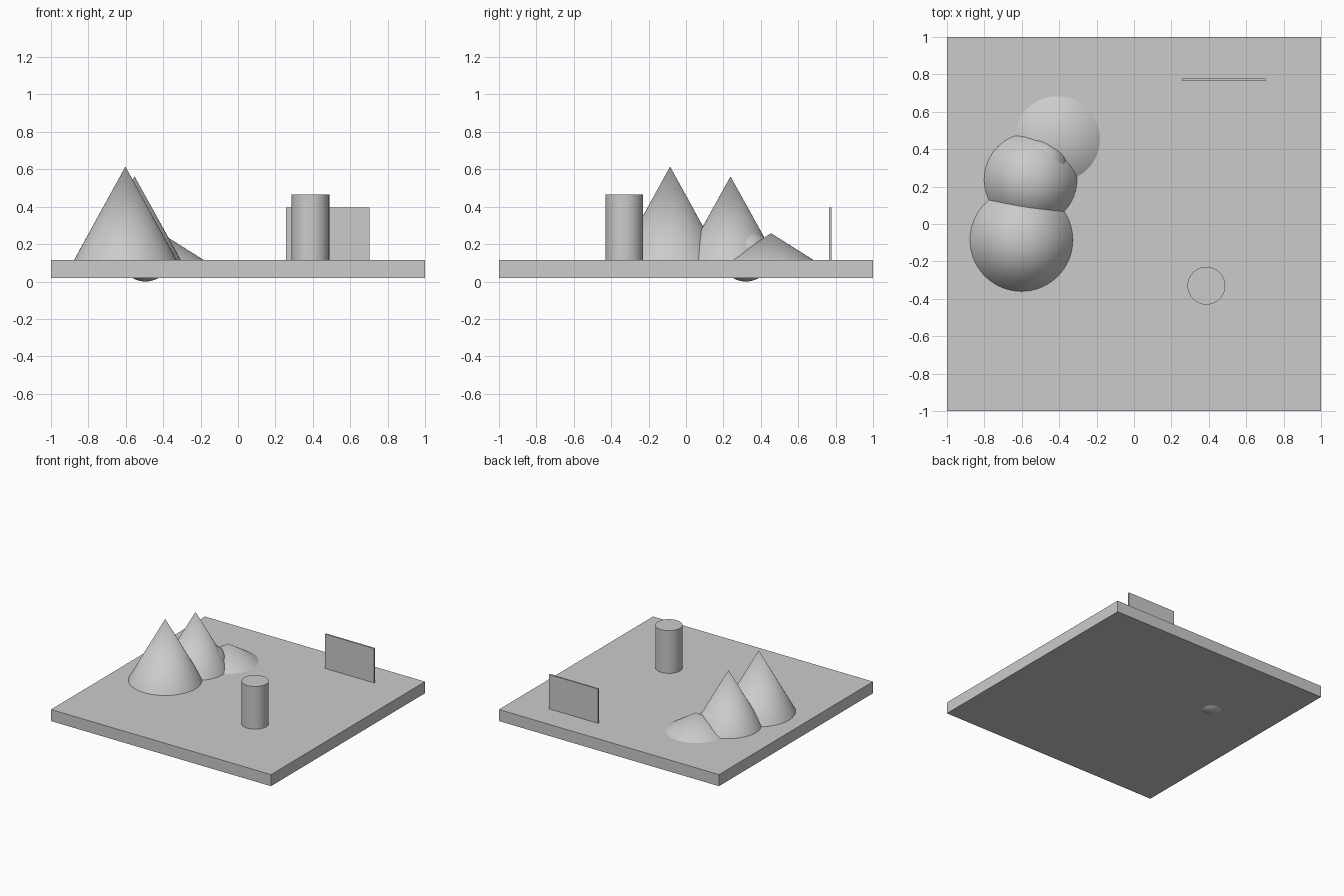
import bpy
import math

cube = bpy.data.objects.get("Cube")
if cube:
    bpy.data.objects.remove(cube, do_unlink=True)

# One plain grey for everything
grey = bpy.data.materials.new("plain_grey")
grey.use_nodes = True
COLOUR = (0.6, 0.6, 0.6, 1)
grey.diffuse_color = COLOUR
for node in grey.node_tree.nodes:
    if node.type == 'BSDF_PRINCIPLED':
        node.inputs["Base Color"].default_value = COLOUR

FLOOR = 0.114  # top of the ground slab


def finish(name, smooth=True):
    obj = bpy.context.object
    obj.name = name
    obj.data.materials.append(grey)
    bpy.ops.object.transform_apply(location=False, rotation=False, scale=True)
    if smooth:
        bpy.ops.object.shade_smooth_by_angle(angle=math.radians(30))
    return obj


def box(name, x0, x1, y0, y1, z0, z1):
    bpy.ops.mesh.primitive_cube_add(
        size=1, location=((x0 + x1) / 2, (y0 + y1) / 2, (z0 + z1) / 2))
    bpy.context.object.scale = (x1 - x0, y1 - y0, z1 - z0)
    finish(name, smooth=False)


def cone(name, x, y, radius, peak):
    height = peak - FLOOR
    bpy.ops.mesh.primitive_cone_add(
        vertices=64, radius1=radius, radius2=0, depth=height,
        location=(x, y, FLOOR + height / 2))
    finish(name)


# Ground slab
box("ground_slab", -1, 1, -1, 1, 0.019, FLOOR)

# Row of overlapping cones
cone("tall_cone", -0.602, -0.085, 0.275, 0.615)
cone("middle_cone", -0.553, 0.238, 0.248, 0.562)
cone("low_cone", -0.41, 0.455, 0.228, 0.258)

# Ball buried between the cones, just poking through the slab
BALL = 0.138
bpy.ops.mesh.primitive_uv_sphere_add(
    segments=48, ring_count=24, radius=BALL, location=(-0.495, 0.32, BALL))
finish("buried_ball")

# Upright post
bpy.ops.mesh.primitive_cylinder_add(
    vertices=64, radius=0.101, depth=0.465 - FLOOR,
    location=(0.387, -0.33, (0.465 + FLOOR) / 2))
finish("post")

# Thin standing panel
box("standing_panel", 0.257, 0.702, 0.764, 0.777, FLOOR, 0.396)
